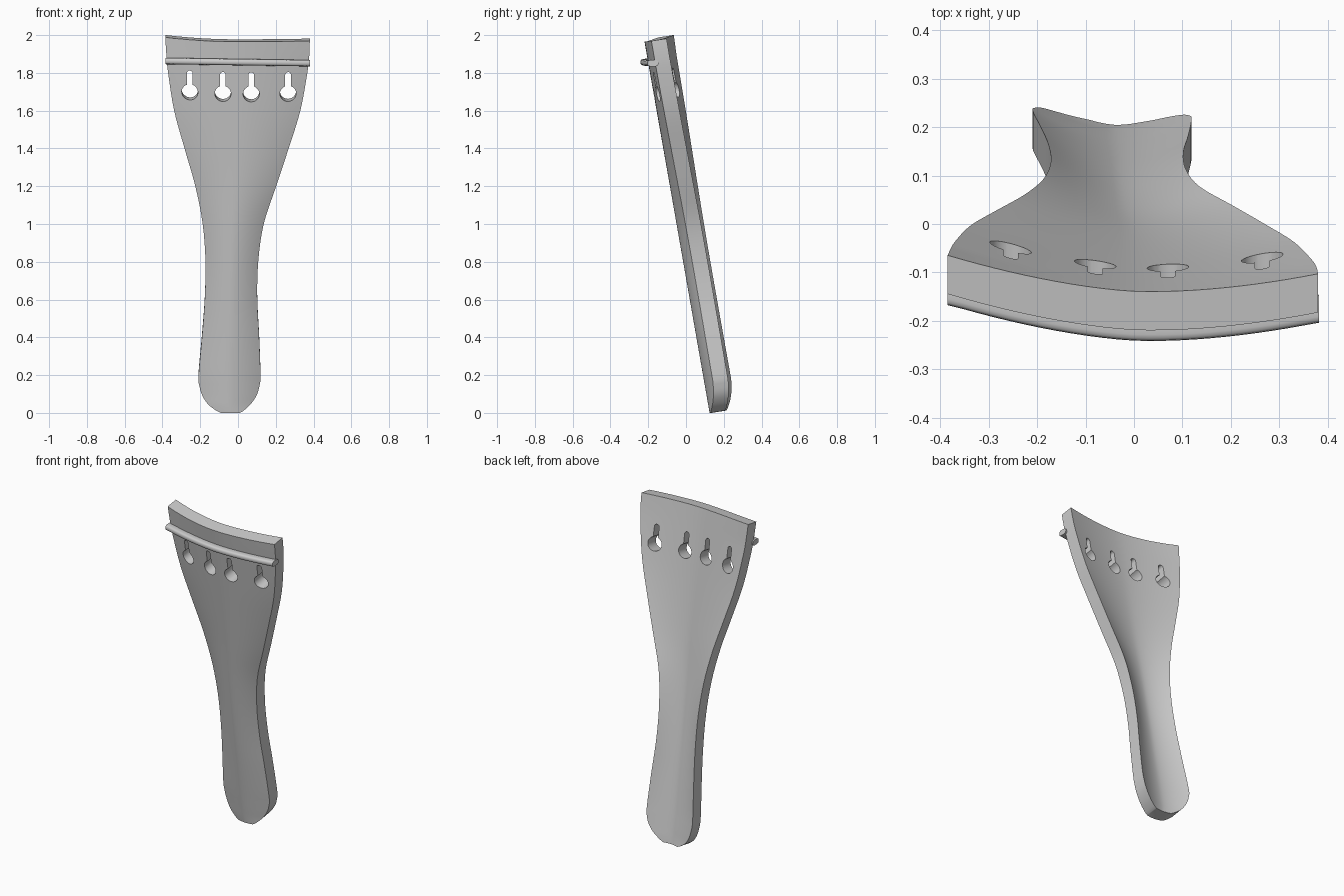
import bpy, bmesh, math

if "Cube" in bpy.data.objects:
    bpy.data.objects.remove(bpy.data.objects["Cube"])

# Outline rows: (z, left x, right x)
ROWS = [(0.0, -0.09, 0.01), (0.012, -0.115, 0.03), (0.045, -0.158, 0.066),
        (0.09, -0.188, 0.097), (0.14, -0.204, 0.113), (0.2, -0.209, 0.119),
        (0.4, -0.191, 0.112), (0.6, -0.176, 0.102), (0.8, -0.172, 0.107),
        (1.0, -0.187, 0.136), (1.2, -0.226, 0.202), (1.4, -0.283, 0.268),
        (1.6, -0.338, 0.33), (1.8, -0.37, 0.367), (1.9, -0.38, 0.378),
        (1.965, -0.385, 0.38)]
SLOPE, THICK, COLS = 0.175, 0.08, 24


def catmull(rows, n):
    out = []
    for i in range(len(rows) - 1):
        p = [rows[max(i - 1, 0)], rows[i], rows[i + 1], rows[min(i + 2, len(rows) - 1)]]
        for k in range(n):
            t = k / n
            out.append(tuple(0.5 * (2 * b + (c - a) * t + (2 * a - 5 * b + 4 * c - d) * t * t
                                    + (3 * b - a - 3 * c + d) * t ** 3) for a, b, c, d in zip(*p)))
    return out + [rows[-1]]


def front_y(x, z, centre, half):
    """Leaning, arched front surface, twisted slightly to one side."""
    u = x - centre
    return 0.125 - SLOPE * z + 0.055 * min(1, abs(u) / half) ** 1.7 - 0.05 * u


def loft(name, rings):
    """Skin closed rings of points and cap both ends."""
    bm = bmesh.new()
    vr = [[bm.verts.new(p) for p in r] for r in rings]
    n = len(vr[0])
    for a, b in zip(vr, vr[1:]):
        for i in range(n):
            j = (i + 1) % n
            bm.faces.new((a[i], a[j], b[j], b[i]))
    bm.faces.new(vr[0])
    bm.faces.new(vr[-1])
    bmesh.ops.recalc_face_normals(bm, faces=bm.faces)
    me = bpy.data.meshes.new(name)
    bm.to_mesh(me)
    bm.free()
    ob = bpy.data.objects.new(name, me)
    bpy.context.collection.objects.link(ob)
    return ob


def smooth(ob, angle):
    bpy.ops.object.select_all(action='DESELECT')
    ob.select_set(True)
    bpy.context.view_layer.objects.active = ob
    bpy.ops.object.shade_smooth_by_angle(angle=math.radians(angle))


# Arched tapering plate
rings = []
for z, l, r in catmull(ROWS, 4):
    c, w = (l + r) / 2, (r - l) / 2
    half = w if z > 0.2 else 0.164
    lift = max(0, (z - 1.87) / 0.095)
    front, back = [], []
    for j in range(COLS + 1):
        s = -1 + 2 * j / COLS
        x = c + w * s
        y = front_y(x, z, c, half)
        zz = z + lift * s * s * (0.023 if s < 0 else 0.004)
        front.append((x, y, zz))
        back.append((x, y + THICK, zz + THICK * SLOPE * 0.9))
    rings.append(front + back[::-1])
plate = loft("tailpiece_plate", rings)

# Keyhole string slots
for k, (hx, hz) in enumerate([(-0.255, 1.698), (-0.08, 1.69), (0.07, 1.688), (0.265, 1.69)]):
    R, slot, top = 0.043, 0.015, 0.118
    a0 = math.acos(slot / R)
    prof = []
    for i in range(25):
        a = a0 - (math.pi + 2 * a0) * i / 24
        prof.append((R * math.cos(a), R * math.sin(a)))
    for i in range(9):
        a = math.pi - math.pi * i / 8
        prof.append((slot * math.cos(a), top - slot + slot * math.sin(a)))
    y0 = front_y(hx, hz, 0, 0.36)
    cutter = loft("slot_cutter_%d" % k,
                  [[(hx + px, y0 + d, hz + pz + d * SLOPE) for px, pz in prof] for d in (-0.15, 0.25)])
    cutter.hide_render = True
    mod = plate.modifiers.new("slot", 'BOOLEAN')
    mod.operation = 'DIFFERENCE'
    mod.solver = 'EXACT'
    mod.object = cutter
    bpy.context.view_layer.objects.active = plate
    bpy.ops.object.modifier_apply(modifier=mod.name)
    bpy.data.objects.remove(cutter)
smooth(plate, 35)

# Raised string saddle across the front
rings = []
for j in range(COLS + 1):
    x = -0.385 + 0.767 * j / COLS
    z = 1.857 - 0.015 * x
    y = front_y(x, z, 0, 0.38) - 0.012
    ring = []
    for i in range(16):
        a = 2 * math.pi * i / 16
        ca, sa = math.cos(a), math.sin(a)
        ring.append((x, y + 0.029 * math.copysign(abs(ca) ** 0.6, ca),
                     z + 0.017 * math.copysign(abs(sa) ** 0.6, sa)))
    rings.append(ring)
smooth(loft("string_saddle", rings), 50)
